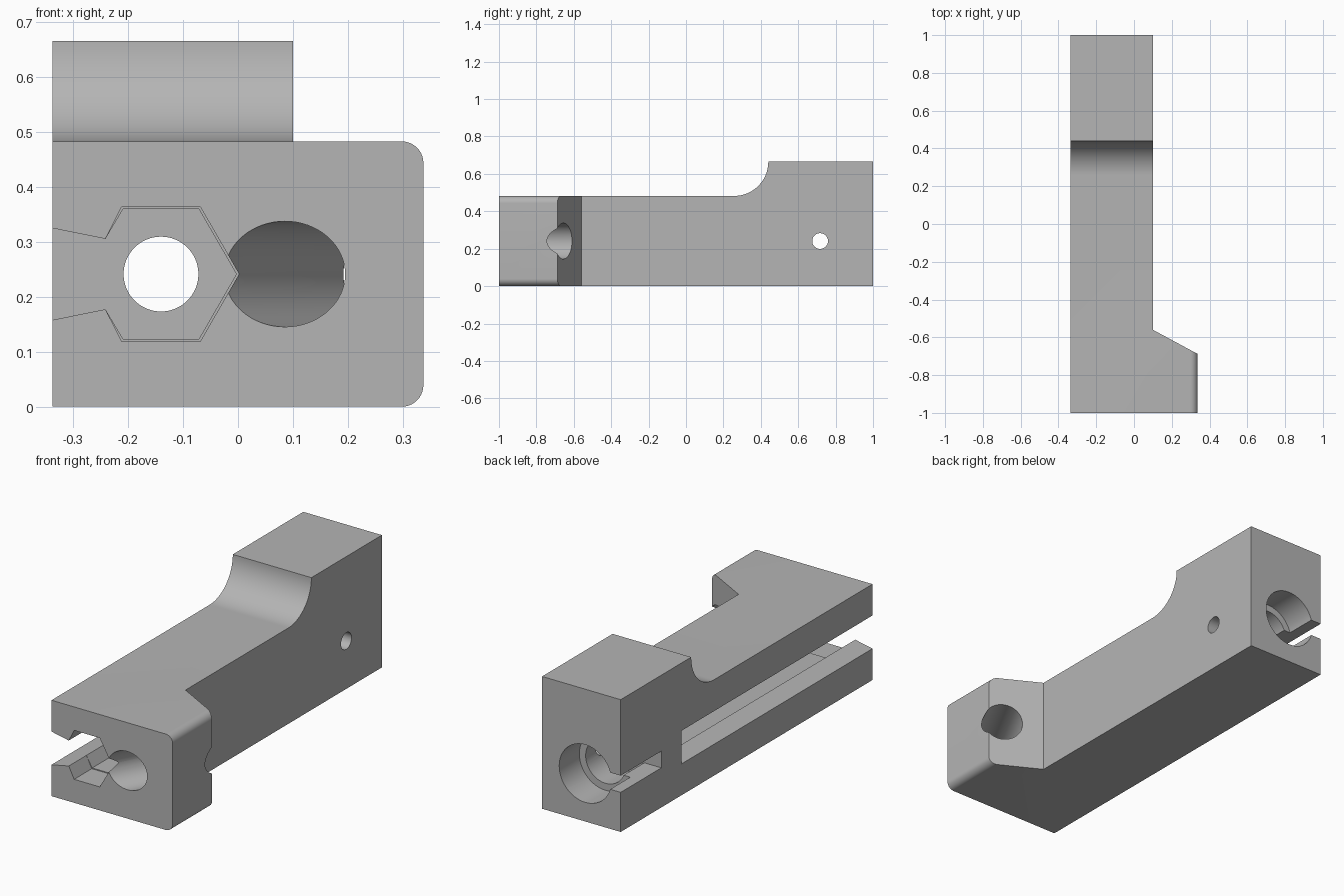
import bpy, bmesh
from math import sin, cos, pi, radians
from mathutils import Matrix, Vector

cube = bpy.data.objects.get("Cube")
if cube:
    bpy.data.objects.remove(cube, do_unlink=True)

W, FLAT, TOP = 0.337, 0.482, 0.665     # half width, arm height, block height
BX, BZ = -0.14, 0.241                  # main bore axis

grey = bpy.data.materials.new("mid grey")
grey.use_nodes = True
colour = (0.46, 0.46, 0.46, 1)
grey.diffuse_color = colour
grey.node_tree.nodes["Principled BSDF"].inputs["Base Color"].default_value = colour


def add(name, bm):
    bmesh.ops.recalc_face_normals(bm, faces=bm.faces)
    mesh = bpy.data.meshes.new(name)
    bm.to_mesh(mesh)
    bm.free()
    mesh.materials.append(grey)
    ob = bpy.data.objects.new(name, mesh)
    bpy.context.collection.objects.link(ob)
    return ob


def prism(name, pts, axis, a, b):
    """Extrude a 2D outline along an axis from a to b."""
    def place(p, q):
        return {"x": (q, *p), "y": (p[0], q, p[1]), "z": (*p, q)}[axis]
    bm = bmesh.new()
    face = bm.faces.new([bm.verts.new(place(p, a)) for p in pts])
    ext = bmesh.ops.extrude_face_region(bm, geom=[face])["geom"]
    shift = Vector(place((0, 0), b - a))
    bmesh.ops.translate(bm, vec=shift, verts=[v for v in ext if isinstance(v, bmesh.types.BMVert)])
    return add(name, bm)


def rod(name, start, end, radius):
    """Cylinder between two points."""
    start, end = Vector(start), Vector(end)
    d = end - start
    bm = bmesh.new()
    bmesh.ops.create_cone(
        bm, cap_ends=True, segments=64, radius1=radius, radius2=radius, depth=d.length,
        matrix=Matrix.Translation((start + end) / 2) @ d.to_track_quat("Z", "Y").to_matrix().to_4x4())
    return add(name, bm)


def cut(ob, tool):
    mod = ob.modifiers.new("cut", "BOOLEAN")
    mod.operation, mod.solver, mod.object = "DIFFERENCE", "EXACT", tool
    dg = bpy.context.evaluated_depsgraph_get()
    mesh = bpy.data.meshes.new_from_object(ob.evaluated_get(dg))
    ob.modifiers.clear()
    ob.data = mesh
    bpy.data.objects.remove(tool, do_unlink=True)


# Arm and raised rear block with a concave cove between them
R = TOP - FLAT
cove = [(0.44 - R + R * sin(t), TOP - R * cos(t)) for t in (pi / 2 * i / 24 for i in range(25))]
body = prism("clamp_body", [(-1, 0), (1, 0), (1, TOP)] + cove[::-1] + [(-1, FLAT)], "x", -W, W)

# Narrow the arm behind the front foot, leaving a sloped shoulder
cut(body, prism("side_relief", [(0.1, 2), (0.1, -0.56), (W, -0.688), (0.6, -0.83), (0.6, 2)], "z", -1, 2))

# Round the long outer edges of the foot
bm = bmesh.new()
bm.from_mesh(body.data)
bmesh.ops.dissolve_limit(bm, angle_limit=0.01, verts=bm.verts, edges=bm.edges)
outer = [e for e in bm.edges if all(v.co.x > W - 0.01 for v in e.verts)
         and abs(e.verts[0].co.z - e.verts[1].co.z) < 0.01]
bmesh.ops.bevel(bm, geom=outer, offset=0.039, segments=10, profile=0.5, affect="EDGES")
bm.to_mesh(body.data)
bm.free()


# Hexagonal channel open to the side, slightly wider at the front
def channel(radius):
    h = radius * sin(pi / 3)
    upper = [(radius, 0), (radius / 2, h), (-radius / 2, h), (-0.101, 0.064), (-0.24, 0.092)]
    lower = [(x, -z) for x, z in upper[:0:-1]]
    return [(BX + x, BZ + z) for x, z in upper + lower]


cut(body, prism("channel", channel(0.137), "y", -1.2, 0.516))
cut(body, prism("channel_mouth", channel(0.142), "y", -1.2, -0.86))

# Stepped bore from the rear, running through to the channel
for name, radius, y0 in (("through_bore", 0.068, 0.4), ("inner_bore", 0.11, 0.675), ("rear_bore", 0.145, 0.84)):
    cut(body, rod(name, (BX, y0, BZ), (BX, 1.2, BZ), radius))

# Rear side slot and the cross pin hole
S = 0.042
cut(body, prism("rear_slot", [(0.677, BZ - S), (1.2, BZ - S), (1.2, BZ + S), (0.677, BZ + S)], "x", -0.6, BX))
cut(body, rod("pin_hole", (BX, 0.717, BZ), (0.5, 0.717, BZ), S))

# Angled hole through the foot, square to the sloped shoulder
a = radians(29)
axis = Vector((sin(a), cos(a), 0))
mid = Vector((0.085, -1, BZ))
cut(body, rod("angled_hole", mid - axis * 0.3, mid + axis * 0.8, 0.096))

bpy.ops.object.select_all(action="DESELECT")
body.select_set(True)
bpy.context.view_layer.objects.active = body
bpy.ops.object.shade_smooth_by_angle(angle=radians(30))
